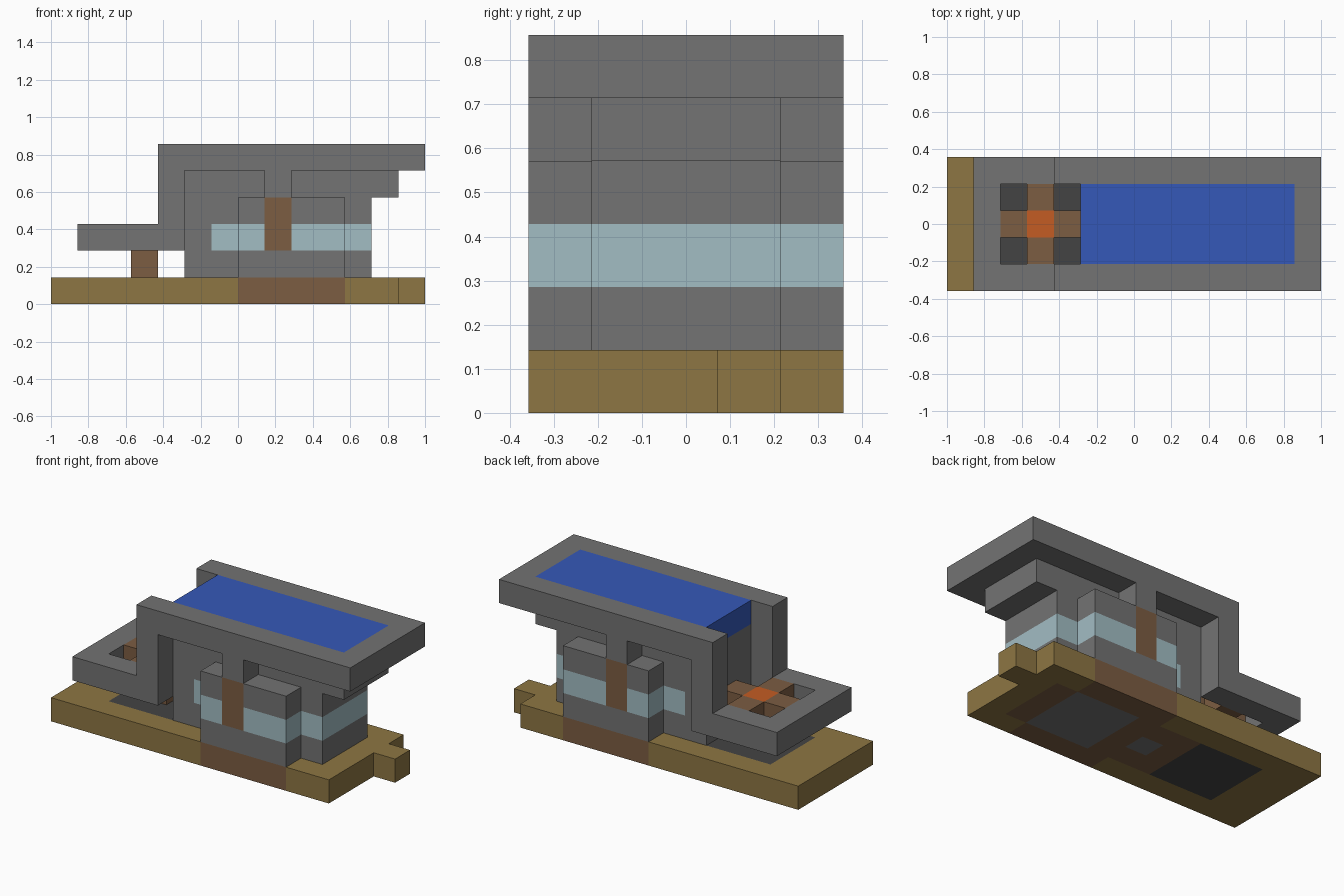
import bpy
import bmesh
from mathutils import Vector

cube = bpy.data.objects.get("Cube")
if cube:
    bpy.data.objects.remove(cube, do_unlink=True)

UNIT = 1 / 7                      # edge of one block
ORIGIN = Vector((-1, -2.5 * UNIT, 0))


def linear(c):
    c /= 255
    return c / 12.92 if c <= 0.04045 else ((c + 0.055) / 1.055) ** 2.4


def material(name, *rgb):
    mat = bpy.data.materials.new(name)
    mat.use_nodes = True
    color = (*[linear(c) for c in rgb], 1)
    mat.diffuse_color = color
    bsdf = mat.node_tree.nodes["Principled BSDF"]
    bsdf.inputs["Base Color"].default_value = color
    bsdf.inputs["Roughness"].default_value = 0.9
    return mat


stone = material("grey stone", 115, 115, 115)
sand = material("ochre ground", 141, 118, 67)
wood = material("brown wood", 124, 93, 66)
water = material("blue water", 53, 88, 184)
glass = material("pale glass", 162, 189, 196)
ember = material("orange ember", 196, 92, 36)
coal = material("dark slab", 68, 68, 68)


def cells(x0, x1, y0, y1, z0, z1):
    """Blocks filling a box; upper limits are exclusive."""
    return {(x, y, z) for x in range(x0, x1) for y in range(y0, y1) for z in range(z0, z1)}


def both_sides(x0, x1, z0, z1):
    """The same run of blocks along the front and the back."""
    return cells(x0, x1, 0, 1, z0, z1) | cells(x0, x1, 4, 5, z0, z1)


def part(name, blocks, mats, rule=lambda b: 0):
    """Solid made of blocks: outer faces only, flat areas merged."""
    bm = bmesh.new()
    verts = {}

    def vert(p):
        key = tuple(round(c) for c in p)
        if key not in verts:
            verts[key] = bm.verts.new(ORIGIN + Vector(key) * UNIT)
        return verts[key]

    for b in sorted(blocks):
        for axis in range(3):
            for side in (0, 1):
                near = list(b)
                near[axis] += 2 * side - 1
                if tuple(near) in blocks:
                    continue
                u, v, n = Vector((0, 0, 0)), Vector((0, 0, 0)), Vector((0, 0, 0))
                n[axis] = side
                u[(axis + 1) % 3] = 1
                v[(axis + 2) % 3] = 1
                start = Vector(b) + n
                loop = [start, start + u, start + u + v, start + v]
                if not side:
                    loop.reverse()
                bm.faces.new([vert(p) for p in loop]).material_index = rule(b)
    bmesh.ops.dissolve_limit(bm, angle_limit=0.01, verts=bm.verts[:],
                             edges=bm.edges[:], delimit={'MATERIAL'})
    mesh = bpy.data.meshes.new(name)
    bm.to_mesh(mesh)
    bm.free()
    for m in mats:
        mesh.materials.append(m)
    obj = bpy.data.objects.new(name, mesh)
    bpy.context.collection.objects.link(obj)
    return obj


# Ground slab with its doorstep, house floor and dark terrace
floor = cells(8, 11, 1, 4, 0, 1) | cells(6, 7, 2, 3, 0, 1)
footing = cells(5, 12, 1, 4, 0, 1) | cells(7, 11, 0, 5, 0, 1)
terrace = cells(2, 5, 1, 4, 0, 1)


def ground_color(b):
    if b in floor:
        return 2
    if b in footing:
        return 1
    return 3 if b in terrace else 0


part("ground", cells(0, 13, 0, 5, 0, 1) | cells(13, 14, 3, 4, 0, 1),
     [sand, wood, stone, coal], ground_color)

# House: stone walls with bays, glass band and timber posts
house = cells(5, 12, 1, 4, 1, 4) | cells(7, 11, 0, 5, 1, 4)
posts = both_sides(8, 9, 2, 4)
band = {b for b in house if b[2] == 2 and b[0] > 5} - posts
eaves = cells(5, 13, 1, 4, 4, 5)
part("walls", (house - posts - band) | eaves, [stone])
part("window_band", band, [glass])
part("bay_posts", posts, [wood])

# Roof rim with brackets, side legs and the low frame they run into
rim = both_sides(4, 14, 5, 6) | cells(13, 14, 0, 5, 5, 6)
brackets = both_sides(8, 9, 4, 5)
legs = both_sides(4, 5, 2, 6)
frame = both_sides(1, 5, 2, 3) | cells(1, 2, 0, 5, 2, 3)
part("roof_frame", rim | brackets | legs | frame, [stone])
part("roof_pool", cells(5, 13, 1, 4, 5, 6), [water])

# Fire pit: cross of beams on a short post around an ember
center = cells(3, 4, 2, 3, 2, 3)
cross = cells(2, 5, 2, 3, 2, 3) | cells(3, 4, 1, 4, 2, 3)
part("fire_beams", cross - center, [wood])
part("fire_ember", center, [ember])
part("fire_post", cells(3, 4, 2, 3, 1, 2), [wood])
